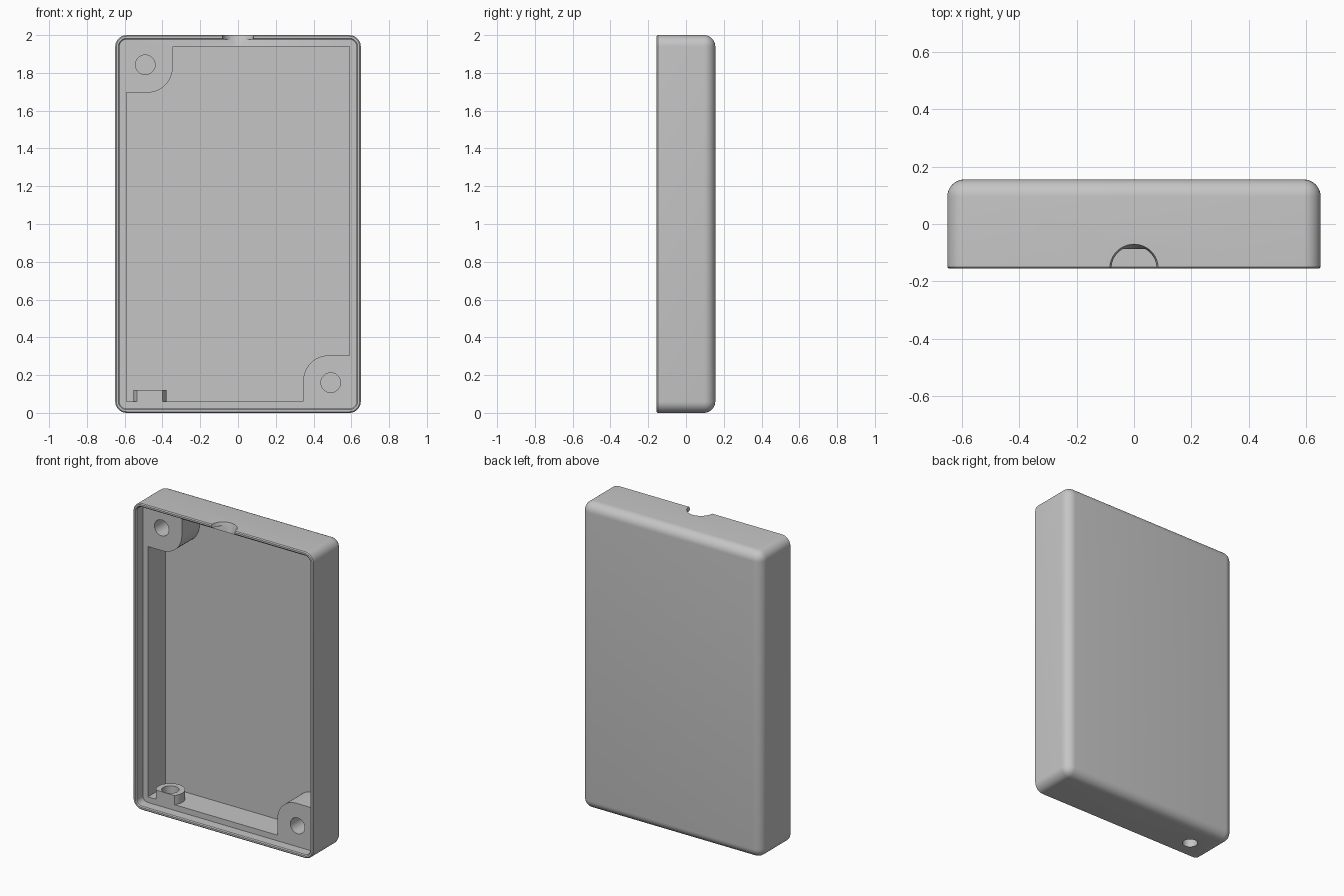
import bpy, bmesh, math
from mathutils import Vector

if "Cube" in bpy.data.objects:
    bpy.data.objects.remove(bpy.data.objects["Cube"], do_unlink=True)

W, D, H = 0.65, 0.155, 2.0       # half width, half depth, height
WALL, LIP, ROUND = 0.06, 0.023, 0.06
LEDGE = -0.087                   # depth position of the inner ledge
FLOOR = D - WALL                 # inside of the back panel
POST, POST_R = 0.245, 0.137

grey = bpy.data.materials.new("plain grey")
grey.use_nodes = True
tone = (0.56, 0.56, 0.56, 1)
grey.diffuse_color = tone
grey.node_tree.nodes["Principled BSDF"].inputs["Base Color"].default_value = tone


def make(name, bm):
    bmesh.ops.recalc_face_normals(bm, faces=bm.faces)
    mesh = bpy.data.meshes.new(name)
    bm.to_mesh(mesh)
    bm.free()
    mesh.materials.append(grey)
    ob = bpy.data.objects.new(name, mesh)
    bpy.context.collection.objects.link(ob)
    return ob


def arc(cx, cy, r, start, end, steps=12):
    angles = [math.radians(start + (end - start) * i / steps) for i in range(steps + 1)]
    return [(cx + r * math.cos(a), cy + r * math.sin(a)) for a in angles]


def prism(name, lower, low, high, axis, upper=None):
    """Join a 2D outline at low to one at high (the same by default) along y or z."""
    bm = bmesh.new()
    ends = []
    for points, k in ((lower, low), (upper or lower, high)):
        ends.append([bm.verts.new((u, k, v) if axis == "y" else (u, v, k)) for u, v in points])
        bm.faces.new(ends[-1])
    for i in range(len(lower)):
        bm.faces.new((ends[0][i - 1], ends[0][i], ends[1][i], ends[1][i - 1]))
    return make(name, bm)


def combine(target, tool, operation):
    mod = target.modifiers.new(tool.name, "BOOLEAN")
    mod.operation, mod.object, mod.solver = operation, tool, "EXACT"
    bpy.context.view_layer.objects.active = target
    bpy.ops.object.modifier_apply(modifier=mod.name)
    bpy.data.objects.remove(tool, do_unlink=True)


def on_front(e):
    return all(v.co.y < -D + 1e-4 for v in e.verts)


# Outer body: every edge rounded except the open front
bm = bmesh.new()
bmesh.ops.create_cube(bm, size=1)
for v in bm.verts:
    v.co = Vector((v.co.x * 2 * W, v.co.y * 2 * D, (v.co.z + 0.5) * H))
bmesh.ops.bevel(bm, geom=[e for e in bm.edges if not on_front(e)], offset=ROUND,
                segments=8, profile=0.5, affect="EDGES", clamp_overlap=True)
shell = make("case_shell", bm)

# Shallow recess behind the thin rim
r = ROUND - LIP
x, lo, hi = W - LIP - r, LIP + r, H - LIP - r
outline = (arc(x, hi, r, 0, 90) + arc(-x, hi, r, 90, 180)
           + arc(-x, lo, r, 180, 270) + arc(x, lo, r, 270, 360))
combine(shell, prism("rim_recess", outline, -D - 0.1, LEDGE, "y"), "DIFFERENCE")

# Small chamfer on both edges of the rim
bm = bmesh.new()
bm.from_mesh(shell.data)
rim = [e for e in bm.edges if on_front(e) and e.calc_face_angle(0) > 1]
bmesh.ops.bevel(bm, geom=rim, offset=0.006, segments=1, affect="EDGES", clamp_overlap=False)
bm.to_mesh(shell.data)
bm.free()

# Main cavity, its outline stepping around the two corner posts
x, lo, hi = W - WALL, WALL, H - WALL
k = POST - POST_R
outline = ([(-x, lo), (x - POST, lo)]
           + arc(x - k, lo + k, POST_R, 180, 90)
           + [(x, lo + POST), (x, hi), (-x + POST, hi)]
           + arc(-x + k, hi - k, POST_R, 0, -90)
           + [(-x, hi - POST)])
combine(shell, prism("cavity", outline, LEDGE - 0.02, FLOOR, "y"), "DIFFERENCE")

# Blind screw holes in the posts
for sx, z in ((-1, 1.843), (1, 0.16)):
    hole = prism("screw_hole", arc(sx * 0.491, z, 0.052, 0, 345, 23), LEDGE - 0.03, 0.07, "y")
    combine(shell, hole, "DIFFERENCE")

# Raised ring on the bottom wall, flat where it meets the ledge plane
cx, cy, r = -0.466, LEDGE + 0.055, 0.087
flat = math.degrees(math.asin((cy - LEDGE) / r))
ring = prism("ring_boss", arc(cx, cy, r, -flat, 180 + flat, 28), 0.04, 0.12, "z")
combine(shell, ring, "UNION")
for radius, start in ((0.046, -0.1), (0.052, WALL)):
    hole = prism("bottom_hole", arc(cx, cy, radius, 0, 345, 23), start, 0.2, "z")
    combine(shell, hole, "DIFFERENCE")

# Half-round notch in the top wall, flaring outwards
notch = prism("top_notch", arc(0, -D, 0.066, 0, 352.5, 47), H - 0.07, H + 0.02, "z",
              arc(0, -D, 0.09, 0, 352.5, 47))
combine(shell, notch, "DIFFERENCE")

bpy.ops.object.select_all(action="DESELECT")
shell.select_set(True)
bpy.context.view_layer.objects.active = shell
bpy.ops.object.shade_smooth_by_angle(angle=math.radians(30))
